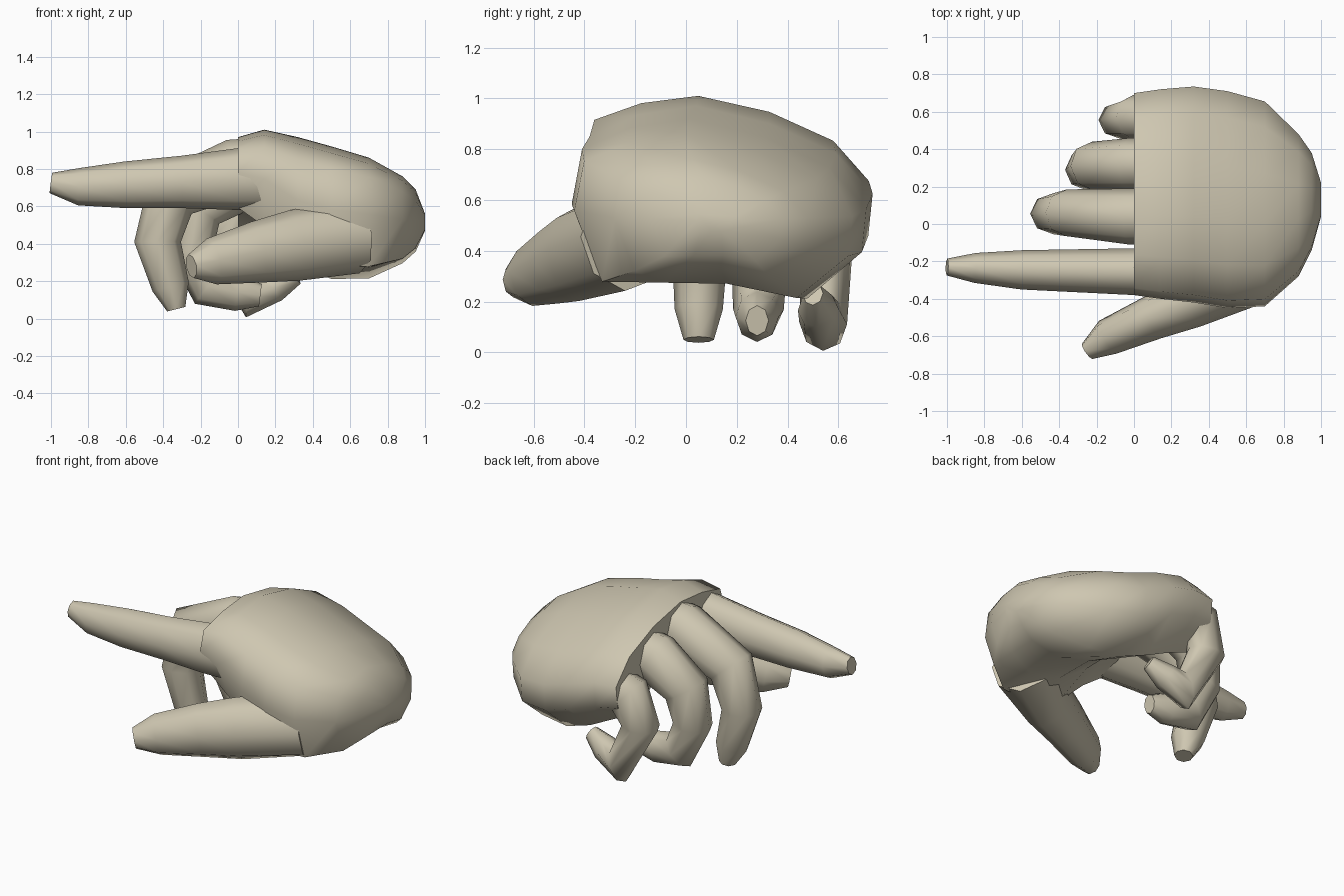
import bpy, bmesh, math
from mathutils import Vector

if "Cube" in bpy.data.objects:
    bpy.data.objects.remove(bpy.data.objects["Cube"])

skin = bpy.data.materials.new("beige clay")
skin.diffuse_color = (0.62, 0.57, 0.44, 1)
skin.use_nodes = True
skin.node_tree.nodes["Principled BSDF"].inputs["Base Color"].default_value = skin.diffuse_color


def loft(name, rings):
    """Skin a list of equal-sized point rings and cap both ends."""
    bm = bmesh.new()
    rows = [[bm.verts.new(p) for p in ring] for ring in rings]
    n = len(rows[0])
    for a, b in zip(rows, rows[1:]):
        for i in range(n):
            j = (i + 1) % n
            bm.faces.new((a[i], a[j], b[j], b[i]))
    bm.faces.new(rows[0])
    bm.faces.new(rows[-1])
    bmesh.ops.recalc_face_normals(bm, faces=bm.faces)
    mesh = bpy.data.meshes.new(name)
    bm.to_mesh(mesh)
    bm.free()
    mesh.materials.append(skin)
    ob = bpy.data.objects.new(name, mesh)
    bpy.context.collection.objects.link(ob)
    bpy.context.view_layer.objects.active = ob
    bpy.ops.object.select_all(action='DESELECT')
    ob.select_set(True)
    bpy.ops.object.shade_smooth_by_angle(angle=math.radians(60))
    return ob


def finger(name, path, sides=8):
    """Tapered limb; each path point is x, y, z, half width, half thickness."""
    pts = [Vector(p[:3]) for p in path]
    rings = []
    for i, p in enumerate(path):
        t = Vector()
        if i > 0:
            t += (pts[i] - pts[i - 1]).normalized()
        if i < len(pts) - 1:
            t += (pts[i + 1] - pts[i]).normalized()
        t.normalize()
        side = Vector((0, 1, 0))
        side = (side - t * side.dot(t)).normalized()
        up = t.cross(side)
        angles = [2 * math.pi * k / sides for k in range(sides)]
        rings.append([pts[i] + side * p[3] * math.cos(a) + up * p[4] * math.sin(a)
                      for a in angles])
    return loft(name, rings)


# palm: one normalised section, arched on top and cupped below
section = [(-1, .52), (-.93, .83), (-.6, .95), (-.2, 1), (.3, .9), (.75, .73),
           (1, .5), (.97, .26), (.6, 0), (.1, .08), (-.35, .08), (-.8, .08)]
# x, y min, y max, top, bottom on thumb side, bottom on little finger side
stations = [(0, -.38, .70, .97, .58, .38), (.14, -.40, .72, 1.01, .46, .34),
            (.32, -.42, .735, .97, .26, .28), (.50, -.45, .71, .92, .22, .21),
            (.70, -.44, .655, .86, .23, .21), (.88, -.28, .48, .76, .28, .30),
            (.95, -.14, .38, .69, .35, .36), (1, .04, .22, .56, .47, .47)]
rings = []
for x, y0, y1, top, b0, b1 in stations:
    ring = []
    for k, (v, w) in enumerate(section):
        if k in (9, 10):
            w += .32 * max(0, 1 - x / .6)
        base = b0 + (b1 - b0) * (v + 1) / 2
        ring.append((x, (y0 + y1) / 2 + v * (y1 - y0) / 2, base + w * (top - base)))
    rings.append(ring)
loft("palm", rings)

# pointing finger
finger("index_finger", [(.2, -.25, .76, .13, .18), (0, -.255, .745, .125, .165),
                        (-.3, -.25, .73, .115, .14), (-.6, -.245, .715, .105, .125),
                        (-.85, -.235, .705, .08, .1), (-1, -.23, .725, .045, .055)])
# curled fingers
finger("middle_finger", [(.15, .04, .82, .15, .15), (-.02, .04, .80, .15, .16),
                         (-.36, .06, .66, .125, .15), (-.43, .055, .41, .11, .125),
                         (-.36, .05, .17, .095, .1), (-.33, .05, .05, .06, .05)])
finger("ring_finger", [(.15, .32, .76, .14, .14), (-.02, .32, .72, .14, .16),
                       (-.22, .31, .58, .13, .14), (-.25, .29, .36, .11, .12),
                       (-.16, .285, .17, .1, .115), (0, .28, .14, .085, .1),
                       (.12, .28, .125, .045, .06)])
finger("little_finger", [(.15, .57, .62, .12, .13), (0, .57, .58, .12, .14),
                         (-.07, .555, .40, .1, .12), (.08, .54, .115, .095, .115),
                         (.2, .52, .17, .08, .08), (.31, .5, .23, .04, .05)])
# thumb
finger("thumb", [(.62, -.24, .44, .2, .2), (.3, -.42, .39, .14, .19),
                 (.1, -.5, .355, .12, .165), (-.14, -.605, .305, .1, .125),
                 (-.25, -.68, .28, .05, .065)])
